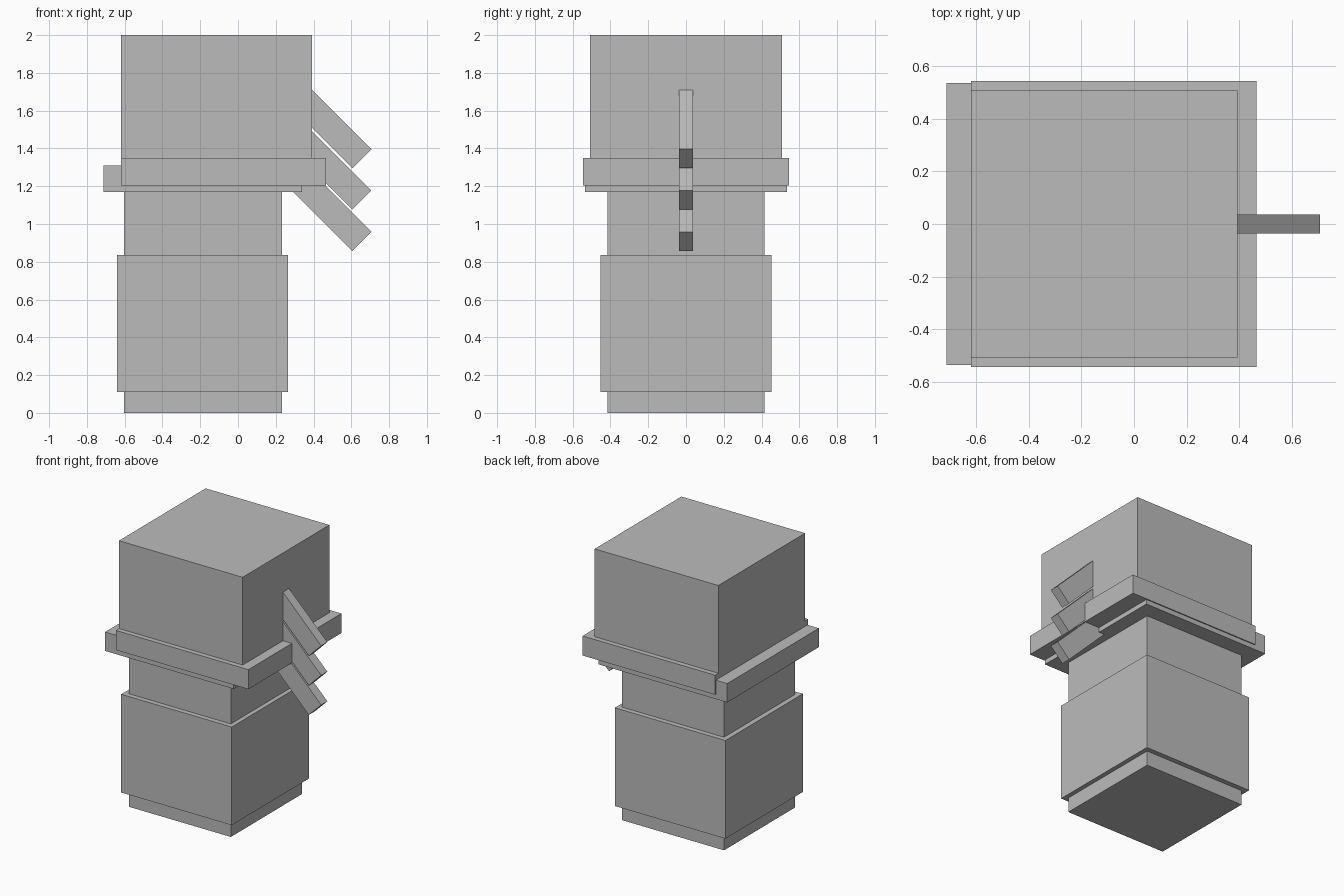
import bpy
import math
from mathutils import Matrix, Vector

if "Cube" in bpy.data.objects:
    bpy.data.objects.remove(bpy.data.objects["Cube"])

grey = bpy.data.materials.new("plain grey")
grey.diffuse_color = (0.5, 0.5, 0.5, 1)
grey.use_nodes = True
grey.node_tree.nodes["Principled BSDF"].inputs["Base Color"].default_value = grey.diffuse_color


def box(name, size, matrix):
    bpy.ops.mesh.primitive_cube_add(size=1)
    ob = bpy.context.object
    ob.name = name
    ob.data.transform(matrix @ Matrix.Diagonal((*size, 1)))
    ob.data.materials.append(grey)
    return ob


def block(name, x0, x1, half_y, z0, z1):
    centre = Vector(((x0 + x1) / 2, 0, (z0 + z1) / 2))
    return box(name, (x1 - x0, 2 * half_y, z1 - z0), Matrix.Translation(centre))


# Stacked body
block("inner_column", -0.603, 0.233, 0.416, 0.0, 1.25)
block("body_sleeve", -0.64, 0.266, 0.453, 0.11, 0.837)
block("head", -0.62, 0.393, 0.507, 1.205, 2.0)

# Two offset collars around the base of the head
block("front_collar", -0.62, 0.466, 0.544, 1.205, 1.35)
block("rear_collar", -0.713, 0.34, 0.536, 1.17, 1.31)

# Three parallel slanted bars rooted in the head
slope = math.radians(45)
outward = Vector((math.cos(slope), 0, -math.sin(slope)))
length = 0.55
for i in range(3):
    end = Vector((0.656, 0, 1.346 - 0.219 * i))
    place = Matrix.Translation(end - outward * length / 2) @ Matrix.Rotation(slope, 4, 'Y')
    box("slanted_bar_%d" % (i + 1), (length, 0.072, 0.143), place)
